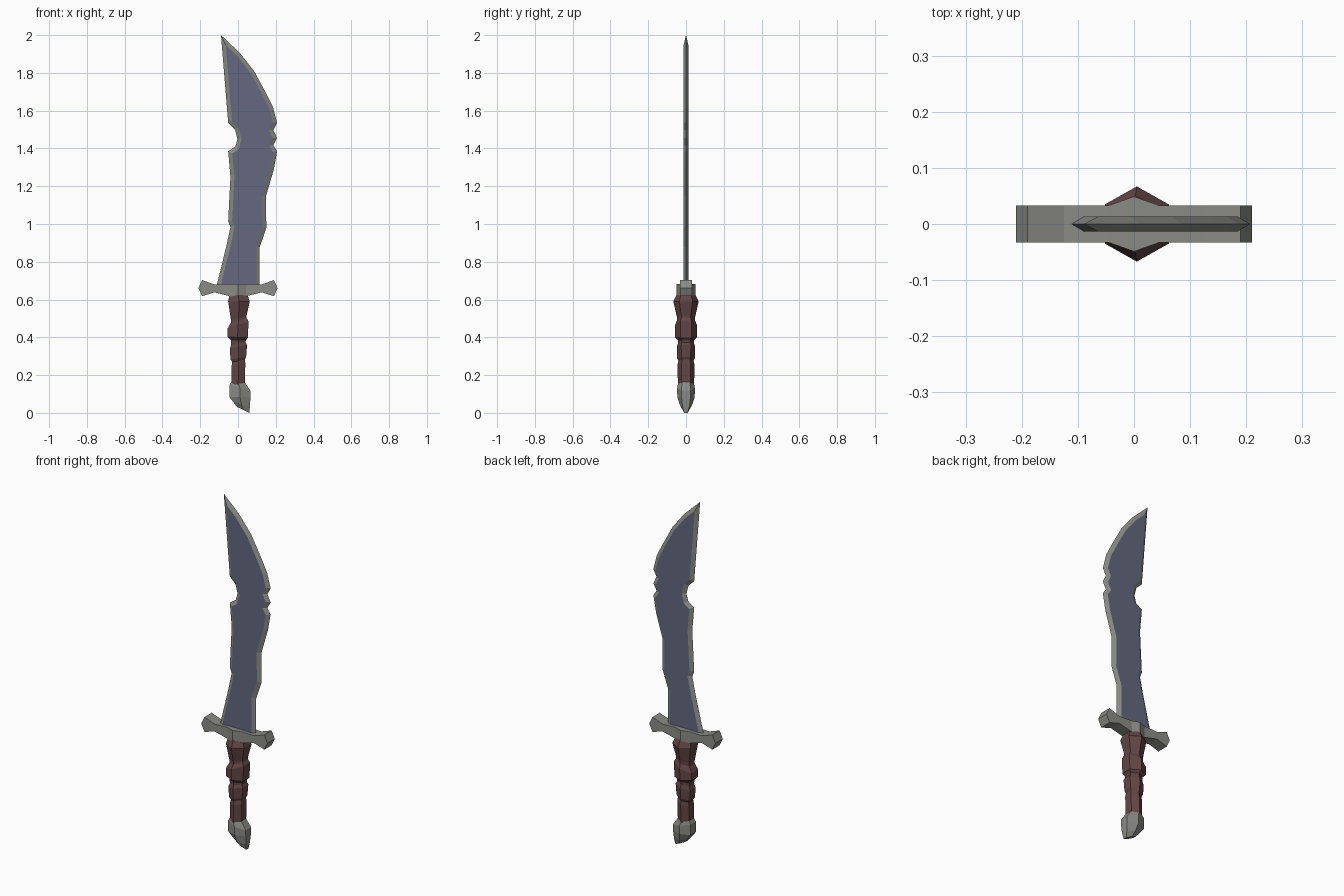
import bpy, bmesh, math
from mathutils import Vector

if "Cube" in bpy.data.objects:
    bpy.data.objects.remove(bpy.data.objects["Cube"])


def material(name, rgb):
    m = bpy.data.materials.new(name)
    m.diffuse_color = (*rgb, 1)
    m.use_nodes = True
    m.node_tree.nodes["Principled BSDF"].inputs["Base Color"].default_value = m.diffuse_color
    return m


STEEL = material("grey steel", (0.26, 0.26, 0.235))
BLUE = material("blue steel", (0.125, 0.14, 0.21))
LEATHER = material("brown leather", (0.125, 0.062, 0.06))


def finish(name, bm, *mats):
    bmesh.ops.recalc_face_normals(bm, faces=bm.faces)
    me = bpy.data.meshes.new(name)
    bm.to_mesh(me)
    bm.free()
    for m in mats:
        me.materials.append(m)
    ob = bpy.data.objects.new(name, me)
    bpy.context.collection.objects.link(ob)
    return ob


def bridge(bm, a, b):
    n = len(a)
    for i in range(n):
        bm.faces.new((a[i], a[(i + 1) % n], b[(i + 1) % n], b[i]))


def inset(pts, d):
    """Mitred inward offset of a clockwise outline."""
    out = []
    for i, p in enumerate(pts):
        p = Vector(p)
        u = (p - Vector(pts[i - 1])).normalized()
        v = (Vector(pts[(i + 1) % len(pts)]) - p).normalized()
        n1, n2 = Vector((u.y, -u.x)), Vector((v.y, -v.x))
        out.append(p + (n1 + n2) * d / (1 + n1.dot(n2)))
    return out


# Blade: sharp outline at y = 0, bevelled to flat blue faces
outline = [(-0.12, 0.645), (-0.06, 0.89), (-0.04, 0.985), (-0.052, 1.015), (-0.04, 1.25),
           (-0.052, 1.385), (-0.014, 1.41), (-0.003, 1.45), (-0.016, 1.50), (-0.052, 1.535),
           (-0.09, 2.0), (0.01, 1.905), (0.085, 1.81), (0.15, 1.69), (0.185, 1.62),
           (0.207, 1.535), (0.187, 1.497), (0.207, 1.455), (0.187, 1.417), (0.207, 1.385),
           (0.19, 1.29), (0.148, 1.147), (0.15, 0.98), (0.115, 0.877), (0.115, 0.645)]
bm = bmesh.new()
edge = [bm.verts.new((x, 0, z)) for x, z in outline]
for y in (-0.013, 0.013):
    flat = [bm.verts.new((p.x, y, p.y)) for p in inset(outline, 0.021)]
    bridge(bm, edge, flat)
    bm.faces.new(flat).material_index = 1
finish("blade", bm, STEEL, BLUE)

# Guard: mirrored profile, thickened to a ridge at the middle
half_top = [(0, 0.683), (0.045, 0.683), (0.125, 0.68), (0.19, 0.703), (0.21, 0.66)]
half_low = [(0.19, 0.618), (0.125, 0.638), (0.04, 0.617), (0, 0.615)]
right = half_top + half_low
profile = right + [(-x, z) for x, z in reversed(right[1:-1])]
bm = bmesh.new()
sides = []
for s in (-1, 1):
    sides.append([bm.verts.new((x, s * (0.049 if x == 0 else 0.033), z)) for x, z in profile])
bridge(bm, *sides)
n = len(profile)
for loop in sides:
    # strips between matching top and bottom points, either side of the ridge
    for i in range(4):
        j = 8 - i
        if i < 3:
            bm.faces.new((loop[i], loop[i + 1], loop[j - 1], loop[j]))
            bm.faces.new((loop[-i % n], loop[-i - 1], loop[-(j - 1) % n], loop[-j % n]))
        else:
            bm.faces.new((loop[3], loop[4], loop[5]))
            bm.faces.new((loop[-3], loop[-4], loop[-5]))
finish("guard", bm, STEEL)


def hex_loft(name, rings, mat):
    """Rings: centre height, x min, x max, half depth, tilt."""
    bm = bmesh.new()
    loops = []
    for z, x0, x1, b, tilt in rings:
        c = (x0 + x1) / 2
        pts = [(c, -b), (x1, -b * 0.52), (x1, b * 0.52), (c, b), (x0, b * 0.52), (x0, -b * 0.52)]
        loops.append([bm.verts.new((x, y, z + tilt * (x - c))) for x, y in pts])
    for a, b in zip(loops, loops[1:]):
        bridge(bm, a, b)
    bm.faces.new(loops[0])
    bm.faces.new(loops[-1])
    return finish(name, bm, mat)


# Grip: bulging leather wraps, some of them slanted
hex_loft("grip", [
    (0.625, -0.045, 0.050, 0.050, 0), (0.590, -0.052, 0.062, 0.067, 0),
    (0.505, -0.038, 0.045, 0.048, 0.2), (0.490, -0.038, 0.045, 0.048, 0.3),
    (0.465, -0.056, 0.056, 0.058, 0.35), (0.400, -0.056, 0.052, 0.057, -0.05),
    (0.385, -0.038, 0.042, 0.043, 0), (0.368, -0.036, 0.040, 0.043, 0.15),
    (0.350, -0.043, 0.048, 0.049, 0.2), (0.290, -0.040, 0.043, 0.047, 0.15),
    (0.275, -0.031, 0.036, 0.040, 0.2), (0.255, -0.034, 0.039, 0.045, 0.2),
    (0.150, -0.034, 0.036, 0.043, 0)], LEATHER)

# Pommel: hooked towards +x, with a slanted base
hex_loft("pommel", [
    (0.163, -0.036, 0.036, 0.040, 0), (0.132, -0.046, 0.066, 0.047, -0.25),
    (0.085, -0.046, 0.066, 0.046, 0), (0.045, -0.026, 0.063, 0.034, -0.3),
    (0.016, -0.005, 0.060, 0.018, -0.48)], STEEL)
